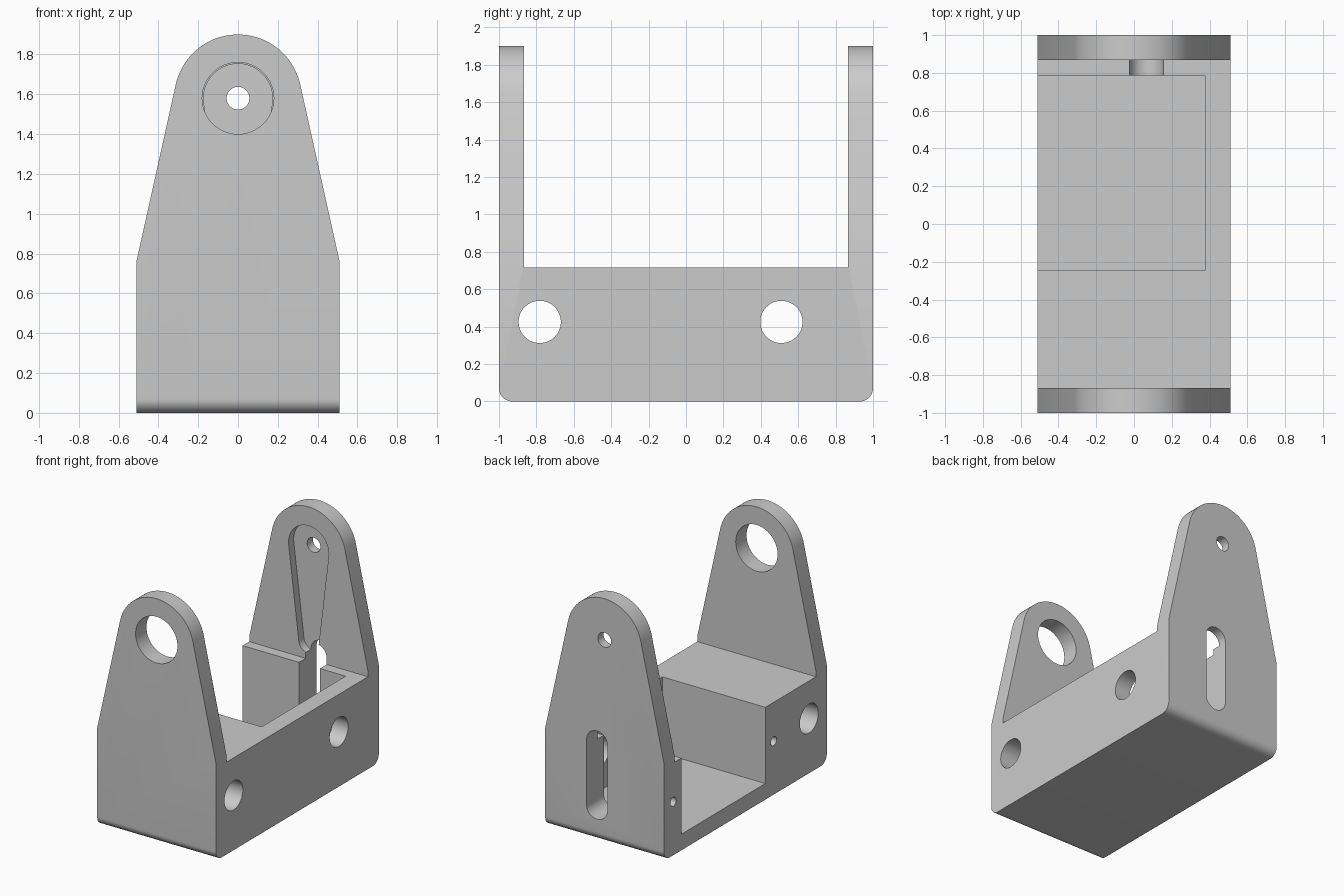
import bpy
import bmesh
from math import pi, sin, cos, asin, acos, atan2, hypot

cube = bpy.data.objects.get("Cube")
if cube:
    bpy.data.objects.remove(cube, do_unlink=True)

HALF_W, KINK_Z = 0.51, 0.76
PIVOT_Z, TOP_R = 1.58, 0.32
PLATE_Y = 0.867
BLOCK_TOP = 0.717
HOLE_Z = 0.425

grey = bpy.data.materials.new("plain grey")
grey.use_nodes = True
grey.diffuse_color = (0.6, 0.6, 0.6, 1)
grey.node_tree.nodes["Principled BSDF"].inputs["Base Color"].default_value = (0.6, 0.6, 0.6, 1)


def arc(cu, cv, r, start, end, n=32):
    return [(cu + r * cos(start + (end - start) * i / n),
             cv + r * sin(start + (end - start) * i / n)) for i in range(n + 1)]


def circle(cu, cv, r, n=48):
    return arc(cu, cv, r, 0, 2 * pi, n)[:-1]


def rect(u0, u1, v0, v1):
    return [(u0, v0), (u1, v0), (u1, v1), (u0, v1)]


def capsule(cu, z_hi, r_hi, z_lo, r_lo):
    """Outline around an upper and a lower circle."""
    b = asin((r_hi - r_lo) / (z_hi - z_lo))
    return (arc(cu, z_hi, r_hi, -b, pi + b) +
            arc(cu, z_lo, r_lo, pi + b, 2 * pi - b))


def prism(name, points, axis, start, end, round_bottom=0):
    """Extrude an outline along x (points are y, z) or y (points are x, z)."""
    bm = bmesh.new()

    def place(p, t):
        return (t, p[0], p[1]) if axis == "x" else (p[0], t, p[1])
    rings = [[bm.verts.new(place(p, t)) for p in points] for t in (start, end)]
    for ring in rings:
        bm.faces.new(ring)
    n = len(points)
    for i in range(n):
        j = (i + 1) % n
        bm.faces.new((rings[0][i], rings[0][j], rings[1][j], rings[1][i]))
    if round_bottom:
        edges = [e for e in bm.edges
                 if all(abs(v.co.z) < 1e-5 for v in e.verts)
                 and abs(e.verts[0].co.y - e.verts[1].co.y) < 1e-5]
        bmesh.ops.bevel(bm, geom=edges, offset=round_bottom, segments=10,
                        profile=0.5, affect="EDGES")
    bmesh.ops.recalc_face_normals(bm, faces=bm.faces)
    mesh = bpy.data.meshes.new(name)
    bm.to_mesh(mesh)
    bm.free()
    obj = bpy.data.objects.new(name, mesh)
    bpy.context.collection.objects.link(obj)
    mesh.materials.append(grey)
    return obj


# Bracket body: tapered, round-topped outline run along the full length
dist = hypot(HALF_W, PIVOT_Z - KINK_Z)
tangent = atan2(KINK_Z - PIVOT_Z, HALF_W) + acos(TOP_R / dist)
outline = ([(-HALF_W, 0), (HALF_W, 0), (HALF_W, KINK_Z)] +
           arc(0, PIVOT_Z, TOP_R, tangent, pi - tangent, 48) +
           [(-HALF_W, KINK_Z)])
bracket = prism("bracket", outline, "y", -1, 1, round_bottom=0.07)

cutters = [
    # Gap between the two upright plates
    prism("gap_cutter", rect(-PLATE_Y, PLATE_Y, BLOCK_TOP, 2.2), "x", -1, 1),
    # Pocket open to the top and one side
    prism("pocket_cutter", rect(-0.245, 0.785, 0.125, 1), "x", -1, 0.375),
    # Cross holes: one through the block, one into the pocket
    prism("block_hole_cutter", circle(-0.782, HOLE_Z, 0.113), "x", -1, 1),
    prism("pocket_hole_cutter", circle(0.51, HOLE_Z, 0.113), "x", 0.2, 1),
    # Pivot holes in the front and back plates
    prism("front_pivot_cutter", circle(0, PIVOT_Z, 0.18), "y", -1.2, -0.5),
    prism("back_pivot_cutter", circle(0, PIVOT_Z, 0.057), "y", 0.5, 1.2),
    # Tapered arm recess inside the back plate
    prism("recess_cutter", capsule(0, PIVOT_Z, 0.173, 0.845, 0.085), "y", 0.6, 0.93),
    # Slot through the back wall
    prism("slot_cutter", capsule(0.065, 0.765, 0.09, 0.26, 0.09), "y", 0.7, 1.2),
]
# Blind screw holes either side of the pocket
for y in (-0.348, 0.885):
    cutters.append(prism("screw_cutter", circle(y, 0.415, 0.035, 24), "x", -1, -0.15))

bpy.ops.object.select_all(action="DESELECT")
bracket.select_set(True)
bpy.context.view_layer.objects.active = bracket
for cutter in cutters:
    cutter.hide_render = True
    mod = bracket.modifiers.new("cut", "BOOLEAN")
    mod.operation = "DIFFERENCE"
    mod.solver = "EXACT"
    mod.object = cutter
    bpy.ops.object.modifier_apply(modifier=mod.name)
    bpy.data.objects.remove(cutter, do_unlink=True)

bpy.ops.object.shade_smooth_by_angle(angle=pi / 7)
